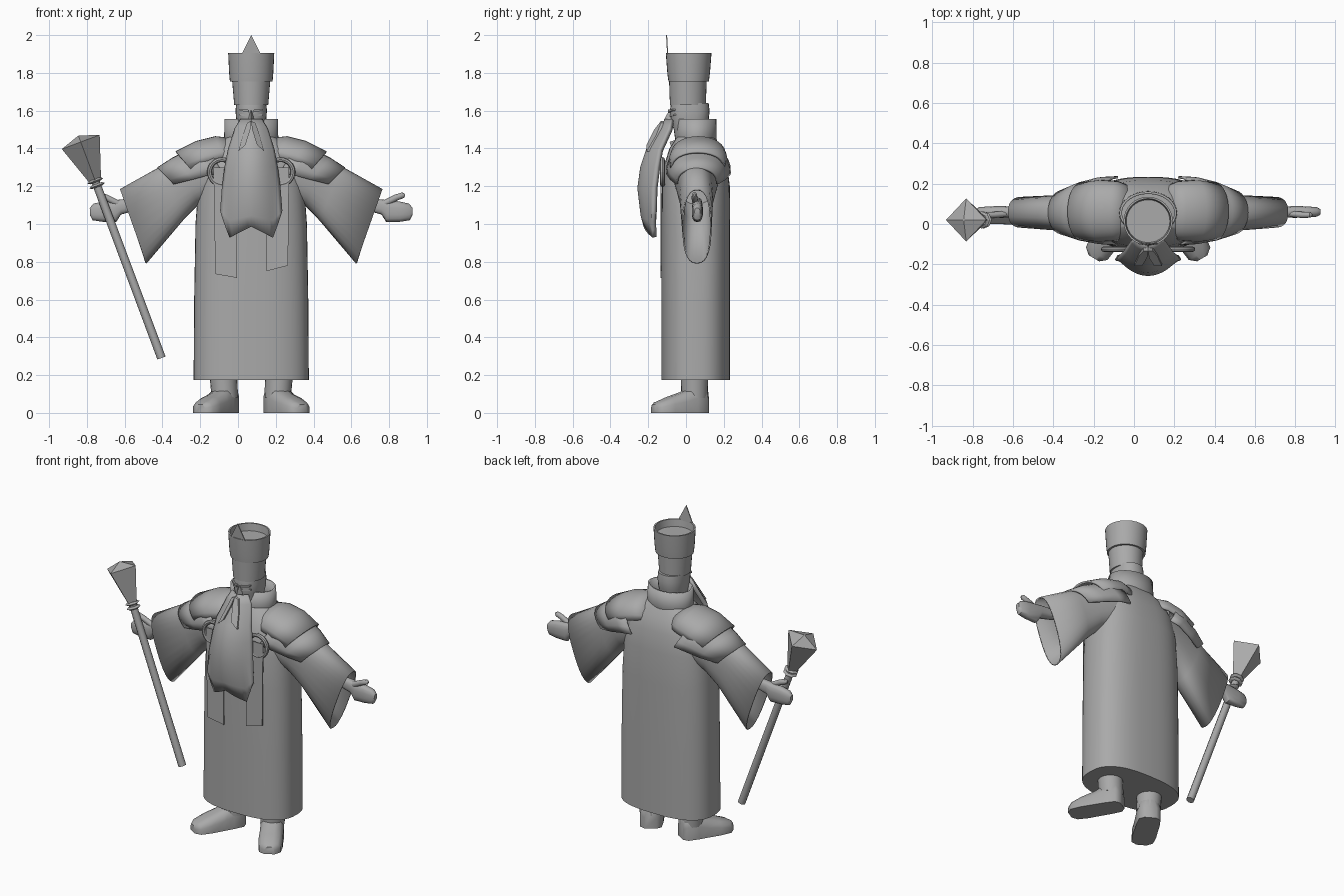
import bpy, bmesh, math
from mathutils import Vector, Matrix

if "Cube" in bpy.data.objects:
    bpy.data.objects.remove(bpy.data.objects["Cube"])

CX = 0.07  # symmetry plane of the figure
GREY = (0.4, 0.4, 0.4, 1)
mat = bpy.data.materials.new("plain grey")
mat.use_nodes = True
mat.diffuse_color = GREY
mat.node_tree.nodes["Principled BSDF"].inputs["Base Color"].default_value = GREY


def finish(name, bm, mirror=False, thick=0, angle=40, offset=-1):
    bmesh.ops.recalc_face_normals(bm, faces=bm.faces)
    me = bpy.data.meshes.new(name)
    bm.to_mesh(me)
    bm.free()
    me.materials.append(mat)
    me.shade_smooth()
    me.set_sharp_from_angle(angle=math.radians(angle))
    ob = bpy.data.objects.new(name, me)
    bpy.context.collection.objects.link(ob)
    ob.location.x = CX
    if thick:
        mod = ob.modifiers.new("thickness", 'SOLIDIFY')
        mod.thickness, mod.offset = thick, offset
    if mirror:
        ob.modifiers.new("mirror", 'MIRROR')
    return ob


def skin(name, rings, closed=True, caps=(True, True), **kw):
    """Join rows of points into a surface."""
    bm = bmesh.new()
    rows = [[bm.verts.new(p) for p in r] for r in rings]
    n = len(rows[0])
    for a, b in zip(rows, rows[1:]):
        for i in range(n if closed else n - 1):
            j = (i + 1) % n
            bm.faces.new((a[i], a[j], b[j], b[i]))
    if closed:
        for use, r in zip(caps, (rows[0], rows[-1])):
            if use:
                bm.faces.new(r)
    return finish(name, bm, **kw)


def oval(c, u, v, e=2.0, n=32):
    """Superellipse ring about c spanned by u and v."""
    c, u, v = Vector(c), Vector(u), Vector(v)
    out = []
    for i in range(n):
        a = 2 * math.pi * i / n
        ca, sa = math.cos(a), math.sin(a)
        out.append(c + u * math.copysign(abs(ca) ** (2 / e), ca)
                   + v * math.copysign(abs(sa) ** (2 / e), sa))
    return out


def stack(name, rows, y, e=2.0, n=32, **kw):
    """Upright body from (z, half width, half depth) rows."""
    return skin(name, [oval((0, y, z), (w, 0, 0), (0, d, 0), e, n) for z, w, d in rows], **kw)


def limb(name, rows, e=2.0, n=16, **kw):
    """Rows of (top x, top z, bottom x, bottom z, y, half depth)."""
    rings = []
    for tx, tz, bx, bz, y, d in rows:
        rings.append(oval(((tx + bx) / 2, y, (tz + bz) / 2),
                          ((tx - bx) / 2, 0, (tz - bz) / 2), (0, d, 0), e, n))
    return skin(name, rings, **kw)


def plate(name, pts, push, **kw):
    bm = bmesh.new()
    f = bm.faces.new([bm.verts.new(p) for p in pts])
    g = bmesh.ops.extrude_face_region(bm, geom=[f])
    vs = [v for v in g["geom"] if isinstance(v, bmesh.types.BMVert)]
    bmesh.ops.translate(bm, verts=vs, vec=push)
    return finish(name, bm, **kw)


# Robe with rounded shoulders
stack("robe", [(.175, .305, .182), (.6, .302, .182), (1.0, .295, .182), (1.2, .28, .18),
               (1.32, .26, .165), (1.4, .21, .14), (1.46, .13, .1)], .052, 2.6, 48)

# Hanging front strips
plate("front_strip_left", [(.08, -.13, 1.3), (.2, -.13, 1.3), (.195, -.13, .78), (.08, -.13, .75)], (0, -.006, 0))
plate("front_strip_right", [(-.08, -.13, 1.3), (-.2, -.13, 1.3), (-.19, -.13, .735), (-.075, -.13, .715)], (0, -.006, 0))

# Standing collar
stack("collar", [(1.38, .148, .11), (1.47, .143, .107), (1.555, .142, .106)], .055,
      caps=(False, False), thick=.012)

# Head, nose, eyes and brows
stack("head", [(1.4, .07, .07), (1.5, .07, .085), (1.55, .08, .1), (1.6, .083, .105), (1.64, .08, .1)], .02, 2.3, 24)
skin("nose", [[(-w, -.07, z), (0, y, z), (w, -.07, z)] for z, w, y in
              ((1.6, .01, -.09), (1.55, .02, -.118), (1.535, .017, -.1))], angle=20)
for nm, z, h, y in (("brow", 1.6, .009, -.096), ("eye", 1.575, .008, -.086)):
    plate(nm, [(.012, y, z - h), (.062, y + .022, z), (.062, y + .022, z + h), (.012, y, z + h * .5)],
          (0, .02, 0), mirror=True)

# Tall hat with flared crown, hollow top and front point
stack("hat_band", [(1.63, .09, .095), (1.77, .102, .1)], .01)
stack("hat_crown", [(1.755, .113, .107), (1.8, .117, .113), (1.905, .122, .121), (1.905, .113, .112),
                    (1.86, .108, .106)], .014)
plate("hat_point", [(-.05, -.1, 1.9), (.05, -.1, 1.9), (0, -.106, 2.0)], (0, .006, 0))

# Long beard, a curved sheet ending in two tips
us = [i / 10 for i in range(-10, 11)]
beard = []
for z, w, y, curve, tip in ((1.55, .05, -.1, .03, 0), (1.5, .08, -.125, .045, 0), (1.39, .115, -.2, .07, 0),
                            (1.3, .132, -.23, .085, 0), (1.19, .147, -.245, .085, 0),
                            (1.07, .158, -.235, .07, .4), (1.05, .156, -.23, .06, 1)):
    row = []
    for u in us:
        a = abs(u)
        drop = .06 + .06 * a / .7 if a < .7 else .12 * (1 - a) / .3
        row.append((w * u, y + curve * u * u + .035 * tip * drop / .12, z - drop * tip))
    beard.append(row)
skin("beard", beard, closed=False, thick=.025, offset=0, angle=50)

# Moustache
plate("moustache", [(0, -.115, 1.545), (.022, -.115, 1.535), (.045, -.14, 1.47), (.068, -.19, 1.385),
                    (.03, -.19, 1.42), (.005, -.15, 1.5)], (0, -.018, 0), mirror=True)

# Wide open sleeves
limb("sleeve", [(.2, 1.42, .16, 1.16, .055, .13), (.38, 1.35, .28, 1.1, .055, .11),
                (.48, 1.305, .36, 1.02, .055, .09), (.695, 1.185, .555, .79, .058, .077)],
     2.5, 28, caps=(True, False), thick=.008, mirror=True)

# Layered shoulder guards: apex x, apex z, foot x, foot z, centre y, half depth
def guard(name, rows):
    rings = []
    for ax, az, bx, bz, y, d in rows:
        ring = []
        for i in range(17):
            t = math.pi * (i / 16 - .5)
            c, s = math.cos(t) ** .8, math.sin(t)
            ring.append((bx + (ax - bx) * c, y + d * s, bz + (az - bz) * c))
        rings.append(ring)
    skin(name, rings, closed=False, thick=.012, mirror=True)

guard("upper_shoulder_guard", [(.1, 1.455, .08, 1.36, .065, .12), (.19, 1.465, .15, 1.35, .065, .148),
                               (.29, 1.44, .23, 1.33, .065, .155), (.4, 1.385, .32, 1.29, .062, .145)])
guard("lower_shoulder_guard", [(.24, 1.42, .15, 1.27, .066, .172), (.33, 1.395, .22, 1.26, .066, .168),
                               (.42, 1.35, .31, 1.235, .063, .148), (.497, 1.3, .41, 1.21, .058, .112)])

# Chest rings
rings = []
for i in range(28):
    a = 2 * math.pi * i / 28
    d = Vector((math.cos(a), 0, math.sin(a)))
    rings.append(oval(Vector((.155, -.125, 1.275)) + d * .066, d * .013, (0, .013, 0), n=8))
skin("chest_ring", rings + rings[:1], caps=(False, False), mirror=True)

# Hands with thumbs
limb("hand", [(.58, 1.14, .58, 1.08, .06, .025), (.69, 1.13, .69, 1.05, .06, .027),
              (.73, 1.125, .715, 1.01, .06, .03), (.78, 1.12, .79, 1.012, .06, .028),
              (.835, 1.108, .84, 1.02, .06, .024), (.855, 1.085, .853, 1.045, .06, .014)], 2.6, 14, mirror=True)
limb("thumb", [(.7, 1.125, .71, 1.09, .05, .016), (.76, 1.155, .775, 1.125, .045, .016),
               (.8, 1.168, .808, 1.138, .045, .014), (.813, 1.16, .815, 1.148, .045, .006)], 2, 10, mirror=True)

# Feet turned outwards: distance along foot, half width, height
heel, way = Vector((.135, .055, 0)), Vector((.5, -.84, 0)).normalized()
side = Vector((-way.y, way.x, 0))
rings = []
for s, w, h in ((-.058, .035, .12), (-.035, .062, .15), (.03, .068, .145), (.09, .068, .11),
                (.17, .07, .085), (.235, .062, .06), (.262, .03, .045)):
    c = heel + way * s
    rings.append([c + side * (w * k) + Vector((0, 0, h * q)) for k, q in
                  ((-1, 0), (1, 0), (1, .55), (.75, .9), (.3, 1), (-.3, 1), (-.75, .9), (-1, .55))])
skin("foot", rings, mirror=True, angle=50)
limb_rows = [oval((x, .045, z), (w, 0, 0), (0, w, 0), n=20) for x, z, w in ((.14, .08, .07), (.15, .25, .075))]
skin("ankle", limb_rows, mirror=True)

# Staff with collars and a flared four-sided head
low, grip = Vector((-.475, .02, .29)), Vector((-.815, .02, 1.2))
axis = (grip - low).normalized()
across = axis.cross(Vector((0, 1, 0)))

def staff_part(name, rows, n, **kw):
    skin(name, [oval(grip + axis * s, across * r, (0, r, 0), n=n) for s, r in rows], **kw)

staff_part("staff_shaft", [(-.971, .023), (.04, .022)], 10)
for k, s in enumerate((-.005, .022)):
    staff_part("staff_collar_%d" % (k + 1), [(s, .03), (s + .008, .043), (s + .018, .03)], 8, angle=20)
staff_part("staff_head", [(.035, .034), (.25, .107), (.285, .004)], 4, angle=15)
